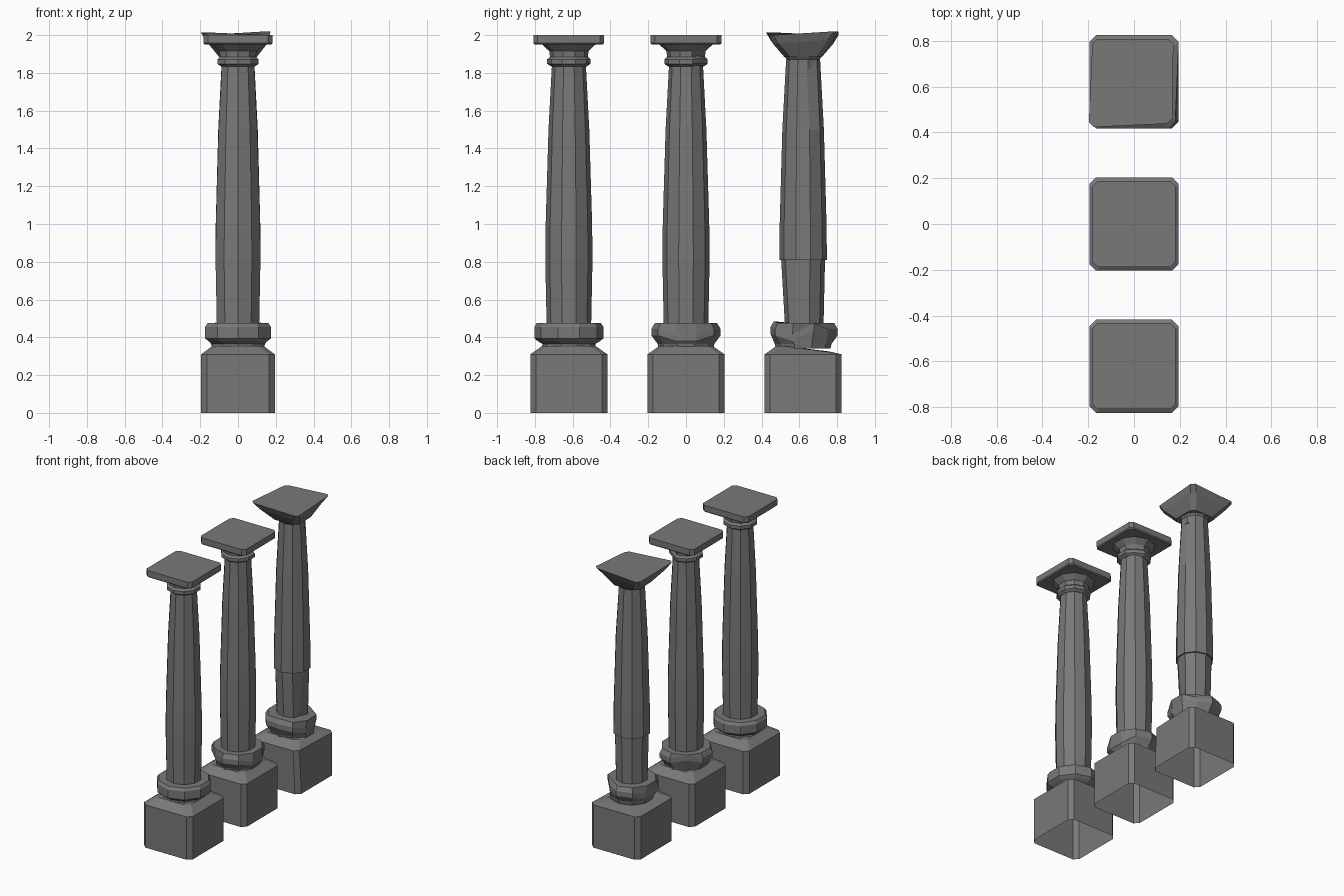
import bpy, bmesh, math
from mathutils import Vector

cube = bpy.data.objects.get("Cube")
if cube:
    bpy.data.objects.remove(cube)

stone = bpy.data.materials.new("grey_stone")
stone.use_nodes = True
stone.diffuse_color = (0.19, 0.19, 0.19, 1)
stone.node_tree.nodes["Principled BSDF"].inputs["Base Color"].default_value = (0.19, 0.19, 0.19, 1)


def round_ring(r, z, sides=10):
    """Decagon with a corner on the y axis."""
    angles = [math.pi / 2 + math.tau * i / sides for i in range(sides)]
    return [Vector((r * math.cos(a), r * math.sin(a), z)) for a in angles]


def square_ring(hx, hy, cut, z):
    """Rectangle with clipped corners."""
    ring = []
    for sx, sy in ((1, 1), (-1, 1), (-1, -1), (1, -1)):
        pair = [Vector((sx * hx, sy * (hy - cut), z)), Vector((sx * (hx - cut), sy * hy, z))]
        ring += pair if sx * sy > 0 else pair[::-1]
    return ring


def loft(name, y, rings, cap_bottom=False, cap_top=True, dents=()):
    """Skin a stack of rings; each dent moves the corners near a point."""
    bm = bmesh.new()
    loops = [[bm.verts.new(p) for p in ring] for ring in rings]
    for low, high in zip(loops, loops[1:]):
        for i in range(len(low)):
            j = (i + 1) % len(low)
            bm.faces.new((low[i], low[j], high[j], high[i]))
    if cap_bottom:
        bm.faces.new(loops[0][::-1])
    if cap_top:
        bm.faces.new(loops[-1])
    for centre, reach, shift in dents:
        for v in bm.verts:
            if (v.co - Vector(centre)).length < reach:
                v.co += Vector(shift)
    mesh = bpy.data.meshes.new(name)
    bm.to_mesh(mesh)
    bm.free()
    mesh.materials.append(stone)
    obj = bpy.data.objects.new(name, mesh)
    obj.location.y = y
    bpy.context.collection.objects.link(obj)


def turned(name, y, profile, dents=()):
    loft(name, y, [round_ring(r, z) for r, z in profile], True, True, dents)


BASE = [(.145, .34), (.14, .365), (.165, .38), (.183, .395), (.183, .455), (.17, .475)]
SHAFT = [(.118, .47), (.125, .81), (.123, 1.0), (.108, 1.5), (.09, 1.84)]
CAPITAL = [(.095, 1.835), (.115, 1.848), (.115, 1.872), (.1, 1.885), (.104, 1.915), (.148, 1.957)]
WORN_BASE = [(.145, .34), (.15, .365), (.183, .41), (.183, .445), (.165, .475)]
RUIN_SHAFT = [(.108, .46), (.116, .81), (.126, .81), (.124, 1.0), (.11, 1.5), (.09, 1.87)]
RUIN_CAPITAL = [(.085, 1.82), (.085, 1.87), (.11, 1.9)]


def column(prefix, y, base, shaft, capital, abacus_low, dents):
    # square plinth, open underneath, with sloping shoulders
    loft(prefix + "_plinth", y,
         [square_ring(.195, .204, .03, 0), square_ring(.195, .204, .03, .31),
          square_ring(.135, .14, .03, .355)], dents=dents.get("plinth", ()))
    turned(prefix + "_base_ring", y, base, dents.get("base", ()))
    turned(prefix + "_shaft", y, shaft, dents.get("shaft", ()))
    turned(prefix + "_capital", y, capital, dents.get("capital", ()))
    # square slab on top
    loft(prefix + "_abacus", y,
         [square_ring(*ring) for ring in abacus_low] + [square_ring(.182, .187, .022, 2)],
         True, True, dents.get("abacus", ()))


SLAB = [(.175, .18, .022, 1.95), (.182, .187, .022, 1.957)]

# intact column
column("front", -.62, BASE, SHAFT, CAPITAL, SLAB, {})

# worn column: chipped base ring and capital
column("middle", 0, WORN_BASE, SHAFT, CAPITAL, SLAB, {
    "base": [((.17, .06, .41), .04, (-.02, 0, -.03)), ((.17, -.06, .41), .04, (-.02, 0, -.03)),
             ((-.1, -.15, .41), .05, (.02, .02, -.02)), ((-.1, .15, .41), .05, (.02, -.02, .02))],
    "capital": [((.06, .1, 1.86), .04, (-.01, -.015, .005))],
})

# ruined column: split shaft, broken base ring, sheared plinth and slab
column("back", .62, WORN_BASE, RUIN_SHAFT, RUIN_CAPITAL,
       [(.1, .1, .03, 1.885), (.155, .16, .03, 1.955)], {
    "plinth": [((.135, .14, .355), .07, (-.01, .0, -.03)), ((-.135, .14, .355), .07, (.02, -.03, -.03)),
               ((.195, -.2, .31), .06, (-.015, 0, 0))],
    "base": [((.17, .06, .41), .04, (-.02, 0, .03)), ((.17, -.06, .41), .04, (-.03, 0, -.03)),
             ((-.17, .06, .41), .04, (.03, 0, -.03)), ((0, -.18, .42), .06, (0, .01, .01)),
             ((.1, .15, .445), .04, (-.02, -.02, 0))],
    "shaft": [((0, -.108, .46), .08, (0, .012, 0)), ((.11, -.04, .46), .03, (-.03, 0, 0)),
              ((.09, .05, 1.87), .04, (-.015, -.01, 0))],
    "abacus": [((.182, -.187, 2), .06, (-.015, .005, 0)), ((.155, .16, 1.955), .06, (-.01, .0, .02)),
               ((-.155, -.16, 1.955), .06, (-.015, -.01, .015))],
})
